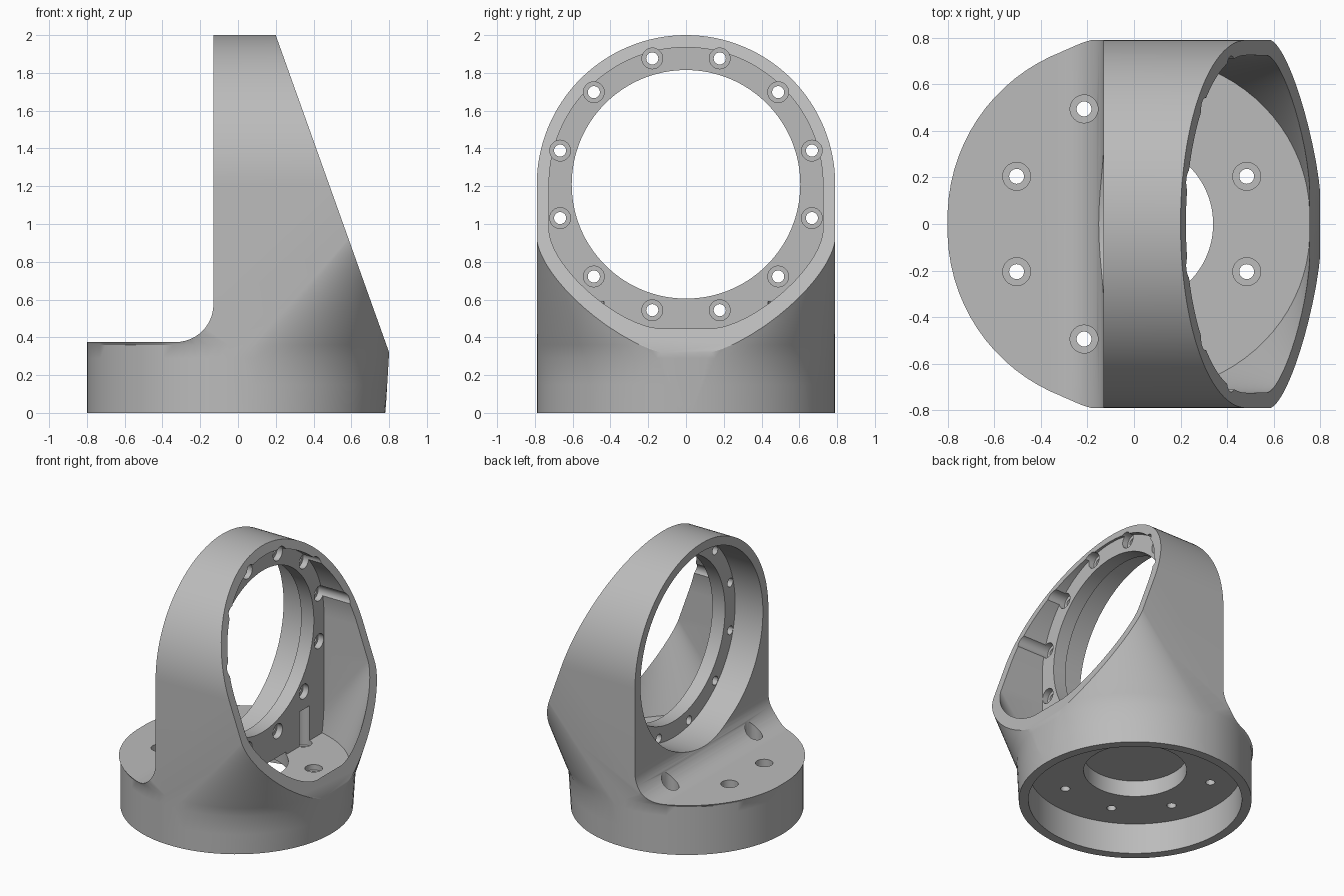
import bpy, bmesh, math
from mathutils import Matrix, Vector

if "Cube" in bpy.data.objects:
    bpy.data.objects.remove(bpy.data.objects["Cube"])

CX = -0.01          # centre of the round base
RING_Z = 1.21       # height of the ring axis
OUT, IN = 0.79, 0.725


def make(name, bm):
    bmesh.ops.recalc_face_normals(bm, faces=bm.faces)
    mesh = bpy.data.meshes.new(name)
    bm.to_mesh(mesh)
    bm.free()
    obj = bpy.data.objects.new(name, mesh)
    bpy.context.scene.collection.objects.link(obj)
    return obj


def prism(name, pts, to3d, direction):
    bm = bmesh.new()
    face = bm.faces.new([bm.verts.new(to3d(a, b)) for a, b in pts])
    ext = bmesh.ops.extrude_face_region(bm, geom=[face])["geom"]
    verts = [v for v in ext if isinstance(v, bmesh.types.BMVert)]
    bmesh.ops.translate(bm, verts=verts, vec=Vector(direction))
    return make(name, bm)


def cylinders(name, centres, radius, length, axis, segments=32):
    """Group of separate cylinders, each centred on its point."""
    bm = bmesh.new()
    turn = Matrix.Rotation(math.pi / 2, 4, 'Y') if axis == 'X' else Matrix()
    for c in centres:
        bmesh.ops.create_cone(bm, cap_ends=True, segments=segments, radius1=radius,
                              radius2=radius, depth=length,
                              matrix=Matrix.Translation(c) @ turn)
    return make(name, bm)


def boolean(obj, cutter, operation='DIFFERENCE'):
    mod = obj.modifiers.new("cut", 'BOOLEAN')
    mod.operation, mod.solver, mod.object = operation, 'EXACT', cutter
    cutter.hide_render = True
    bpy.context.view_layer.objects.active = obj
    bpy.ops.object.modifier_apply(modifier=mod.name)
    bpy.data.objects.remove(cutter)


def clamp(v):
    return max(0.0, min(0.95, v))


def loft(name, half_x, half_y, levels):
    """Round at the base, growing square corners toward the ring axis."""
    n = 20
    bm = bmesh.new()
    rings = []
    for z in levels:
        ring = []
        front = clamp((z - 0.29) / 0.9)
        back = clamp((z - 0.4) / 0.2)
        hx = half_x + 0.03 * min(z / 0.32, 1)
        for i in range(4 * n):
            a = (i + 0.5) / n * math.pi / 2
            c, s = math.cos(a), math.sin(a)
            t, w = (front, hx) if c > 0 else (back, half_y)
            x = math.copysign(w * t, c) + w * (1 - t) * c
            y = math.copysign(half_y * t, s) + half_y * (1 - t) * s
            ring.append(bm.verts.new((CX + x, y, z)))
        rings.append(ring)
    for lo, hi in zip(rings, rings[1:]):
        for i in range(4 * n):
            j = (i + 1) % (4 * n)
            bm.faces.new((lo[i], lo[j], hi[j], hi[i]))
    bm.faces.new(rings[0])
    bm.faces.new(rings[-1])
    return make(name, bm)


def arch(name, radius, bottom, x0, length):
    """Slab with a round top, running along x."""
    pts = [(radius * math.cos(math.pi * i / 64), RING_Z + radius * math.sin(math.pi * i / 64))
           for i in range(65)]
    pts += [(-radius, bottom), (radius, bottom)]
    return prism(name, pts, lambda y, z: (x0, y, z), (length, 0, 0))


rows = [0.29 + 0.07 * i for i in range(14)]

# Outer body: loft trimmed by a side profile with a fillet and a sloped front
body = loft("bracket_body", OUT, OUT + 0.001, [0, 0.15] + rows + [2.1])
side = [(-0.9, -0.1), (-0.9, 0.375)]
side += [(-0.33 + 0.2 * math.sin(a), 0.575 - 0.2 * math.cos(a))
         for a in [math.pi / 2 * i / 14 for i in range(15)]]
side += [(-0.13, 2.1), (0.164, 2.1), (0.8, 0.32), (0.775, -0.1)]
boolean(body, prism("side_profile", side, lambda x, z: (x, -1, z), (0, 2, 0)), 'INTERSECT')
boolean(body, arch("arch_profile", OUT, -0.2, -1, 2), 'INTERSECT')

# Hollow behind the sloped opening
cavity = loft("cavity", 0.735, IN, [0.33] + [z for z in rows if z > 0.34] + [2.1])
boolean(cavity, arch("cavity_arch", IN, 0.1, 0.205, 1), 'INTERSECT')
boolean(body, cavity)

# Ring recess and ring bore, then base recess and base bore
boolean(body, cylinders("ring_recess", [(-0.4, 0, RING_Z)], IN, 1.0, 'X', 128))
boolean(body, cylinders("ring_bore", [(0, 0, RING_Z)], 0.605, 1.0, 'X', 128))
boolean(body, cylinders("base_recess", [(CX, 0, 0)], IN, 0.46, 'Z', 128))
boolean(body, cylinders("base_bore", [(CX, 0, 0.15)], 0.35, 0.4, 'Z', 96))

# Bolt holes with counterbores around the ring
bolts = [math.radians(15 + 30 * k) for k in range(12)]
ring_pts = [(0.69 * math.cos(a), RING_Z + 0.69 * math.sin(a)) for a in bolts]
boolean(body, cylinders("ring_counterbores", [(0.31, y, z) for y, z in ring_pts], 0.055, 0.3, 'X'))
boolean(body, cylinders("ring_holes", [(0.1, y, z) for y, z in ring_pts], 0.032, 0.3, 'X'))

# Bolt holes with counterbores around the base
bolts = [math.radians(22.5 + 45 * k) for k in range(8)]
base_pts = [(CX + 0.535 * math.cos(a), 0.535 * math.sin(a)) for a in bolts]
boolean(body, cylinders("base_counterbores", [(x, y, 0.44) for x, y in base_pts], 0.06, 0.3, 'Z'))
boolean(body, cylinders("base_holes", [(x, y, 0.25) for x, y in base_pts], 0.032, 0.3, 'Z'))

# Plain grey finish
grey = bpy.data.materials.new("plain_grey")
grey.use_nodes = True
colour = (0.5, 0.5, 0.5, 1)
grey.diffuse_color = colour
grey.node_tree.nodes["Principled BSDF"].inputs["Base Color"].default_value = colour
body.data.materials.clear()
body.data.materials.append(grey)
for poly in body.data.polygons:
    poly.material_index = 0

bpy.ops.object.select_all(action='DESELECT')
body.select_set(True)
bpy.context.view_layer.objects.active = body
bpy.ops.object.shade_smooth_by_angle(angle=math.radians(30))
